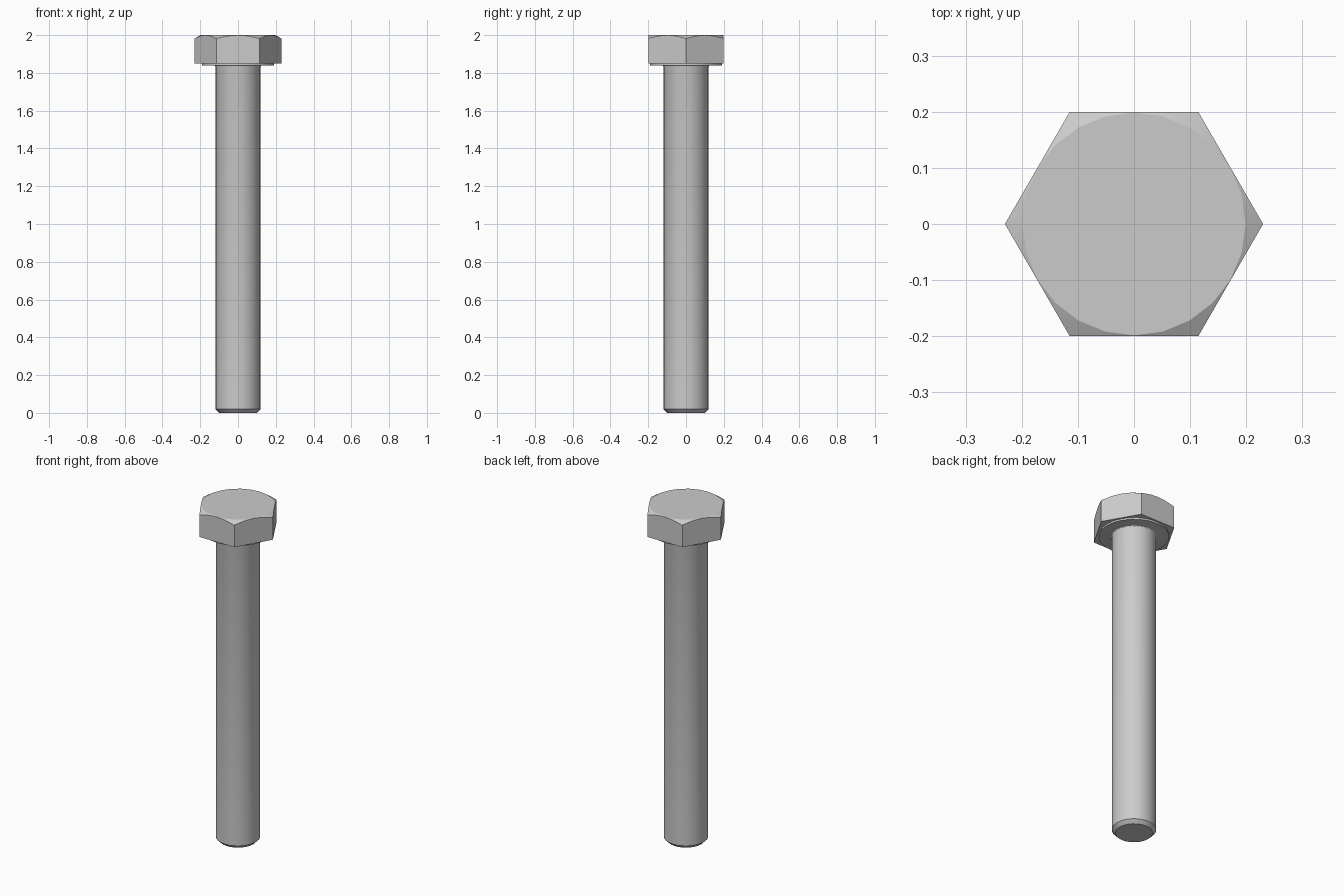
import bpy, bmesh, math

if "Cube" in bpy.data.objects:
    bpy.data.objects.remove(bpy.data.objects["Cube"])

SEGMENTS = 24


def lathe(name, profile, sides):
    """Closed solid of revolution from (radius, z) points, bottom to top."""
    bm = bmesh.new()
    rings = []
    for r, z in profile:
        rings.append([bm.verts.new((r * math.cos(2 * math.pi * i / sides),
                                    r * math.sin(2 * math.pi * i / sides), z))
                      for i in range(sides)])
    for a, b in zip(rings, rings[1:]):
        for i in range(sides):
            j = (i + 1) % sides
            bm.faces.new((a[i], a[j], b[j], b[i]))
    bm.faces.new(rings[0][::-1])
    bm.faces.new(rings[-1])
    mesh = bpy.data.meshes.new(name)
    bm.to_mesh(mesh)
    bm.free()
    obj = bpy.data.objects.new(name, mesh)
    bpy.context.collection.objects.link(obj)
    return obj


def activate(obj):
    bpy.ops.object.select_all(action='DESELECT')
    obj.select_set(True)
    bpy.context.view_layer.objects.active = obj


def smooth(obj):
    activate(obj)
    bpy.ops.object.shade_smooth_by_angle(angle=math.radians(25))


# Hex head, its top corners trimmed by a 30 degree cone
head = lathe("hex_head", [(0.23, 1.85), (0.23, 2.05)], 6)
slope = math.tan(math.radians(30))
cone = lathe("head_chamfer_cutter",
             [(0.3, 1.8), (0.3, 2 - 0.1015 * slope), (0.1985, 2.0)], SEGMENTS)
cone.hide_render = True
trim = head.modifiers.new("chamfer", 'BOOLEAN')
trim.operation = 'INTERSECT'
trim.solver = 'EXACT'
trim.object = cone
activate(head)
bpy.ops.object.modifier_apply(modifier=trim.name)
bpy.data.objects.remove(cone)
smooth(head)

# Shank with chamfered tip, small fillet under the head, and washer face
fillet = [(0.128 - 0.008 * math.cos(math.radians(a)),
           1.832 + 0.008 * math.sin(math.radians(a))) for a in (0, 30, 60, 90)]
shank = lathe("shank_and_washer_face",
              [(0.10, 0), (0.12, 0.02)] + fillet + [(0.19, 1.84), (0.19, 1.851)],
              SEGMENTS)
smooth(shank)
